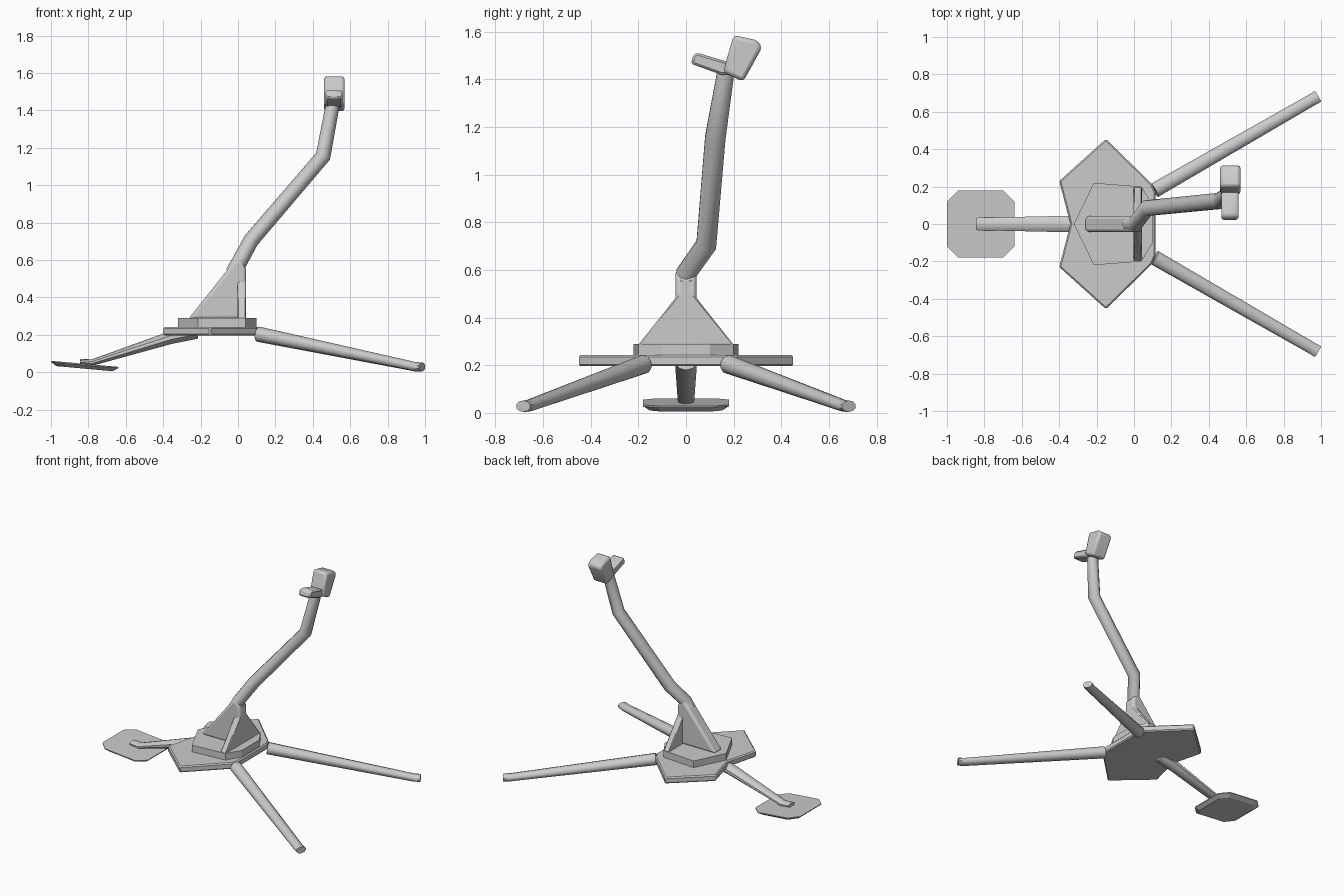
import bpy, bmesh, math
from mathutils import Vector

if "Cube" in bpy.data.objects:
    bpy.data.objects.remove(bpy.data.objects["Cube"])

mat = bpy.data.materials.new("light grey")
mat.diffuse_color = (0.6, 0.6, 0.6, 1)
mat.use_nodes = True
mat.node_tree.nodes["Principled BSDF"].inputs["Base Color"].default_value = mat.diffuse_color


def finish(name, bm, bevel=0, segments=1, smooth=True, angle=40):
    bmesh.ops.recalc_face_normals(bm, faces=bm.faces)
    me = bpy.data.meshes.new(name)
    bm.to_mesh(me)
    bm.free()
    ob = bpy.data.objects.new(name, me)
    bpy.context.collection.objects.link(ob)
    me.materials.append(mat)
    if bevel:
        mod = ob.modifiers.new("bevel", 'BEVEL')
        mod.width, mod.segments = bevel, segments
        mod.limit_method = 'ANGLE'
    if smooth:
        bpy.ops.object.select_all(action='DESELECT')
        ob.select_set(True)
        bpy.context.view_layer.objects.active = ob
        bpy.ops.object.shade_smooth_by_angle(angle=math.radians(angle))
    return ob


def loft(name, rings, **kw):
    """Skin a list of equally long point rings and cap both ends."""
    bm = bmesh.new()
    vs = [[bm.verts.new(p) for p in r] for r in rings]
    n = len(vs[0])
    for a, b in zip(vs, vs[1:]):
        for i in range(n):
            j = (i + 1) % n
            bm.faces.new((a[i], a[j], b[j], b[i]))
    bm.faces.new(vs[0])
    bm.faces.new(vs[-1])
    return finish(name, bm, **kw)


def tube(name, path, radii, sides=10, side_ref=(0, 1, 0)):
    """Tube along a path with mitred bends; radii are (sideways, upward)."""
    pts = [Vector(p) for p in path]
    rings = []
    for k, p in enumerate(pts):
        d0 = (p - pts[max(k - 1, 0)]).normalized()
        d1 = (pts[min(k + 1, len(pts) - 1)] - p).normalized()
        t = (d0 + d1).normalized()
        up = t.cross(Vector(side_ref)).normalized()
        side = up.cross(t)
        ru, rv = radii[k]
        rings.append([p + side * ru * math.cos(a) + up * rv * math.sin(a)
                      for a in (2 * math.pi * (i + .5) / sides for i in range(sides))])
    return loft(name, rings)


def mirrored(half):
    """Close a half outline by mirroring it over y = 0."""
    return half + [(x, -y) for x, y in reversed(half) if y > 0]


def plate(name, half, z0, z1, bevel=0):
    o = mirrored(half)
    return loft(name, [[(x, y, z) for x, y in o] for z in (z0, z1)],
                bevel=bevel, smooth=False)


# base plates
plate("lower_base_plate", [(-0.34, 0), (-0.40, 0.23), (-0.15, 0.455),
                           (0.095, 0.215), (0.115, 0.17)], 0.196, 0.242, 0.008)
plate("upper_base_plate", [(-0.322, 0), (-0.215, 0.22), (0.04, 0.2),
                           (0.1, 0.1)], 0.24, 0.29)

# tower: cross fin and sloping front web
fin = [(-0.2, 0.285), (0.2, 0.285), (0.03, 0.5), (0.03, 0.56), (-0.03, 0.56), (-0.03, 0.5)]
loft("cross_fin", [[(x, y, z) for y, z in fin] for x in (-0.003, 0.043)],
     bevel=0.006)
web = [(-0.265, 0.285), (0.043, 0.285), (0.043, 0.55), (0.02, 0.6), (-0.015, 0.6)]
loft("sloping_web", [[(x, y, z) for x, z in web] for y in (-0.044, 0.044)],
     bevel=0.022, segments=3)

# bent arm
tube("arm", [(-0.03, 0, 0.53), (0.005, 0, 0.585), (0.07, 0.085, 0.705),
             (0.455, 0.123, 1.155), (0.51, 0.17, 1.45)],
     [(0.042, 0.04), (0.044, 0.042), (0.045, 0.042), (0.045, 0.041), (0.037, 0.037)])

# head and handle
head = [(0.2, 1.585), (0.29, 1.565), (0.317, 1.545), (0.312, 1.52),
        (0.24, 1.39), (0.155, 1.43)]
loft("head", [[(x, y, z) for y, z in head] for x in (0.46, 0.57)],
     bevel=0.016, segments=2)
handle = [(0.02, 1.465), (0.032, 1.505), (0.05, 1.51), (0.19, 1.468),
          (0.19, 1.42), (0.15, 1.418)]
loft("handle", [[(x, y, z) for y, z in handle] for x in (0.468, 0.558)],
     bevel=0.012)

# two rear legs with flattened tips
for side, label in ((1, "left"), (-1, "right")):
    tube(label + "_leg", [(0.11, side * 0.18, 0.203), (0.945, side * 0.66, 0.03),
                          (0.984, side * 0.683, 0.028)],
         [(0.042, 0.041), (0.034, 0.025), (0.035, 0.024)],
         side_ref=(-side * 0.5, 0.866, 0))

# front leg and its tilted pad
tube("front_leg", [(-0.22, 0, 0.215), (-0.36, 0, 0.185), (-0.78, 0, 0.052),
                   (-0.845, 0, 0.058)],
     [(0.046, 0.036), (0.046, 0.034), (0.036, 0.017), (0.035, 0.014)])


def pad_ring(scale, drop):
    c = 0.06
    o = [(-0.18, 0.18 - c), (-0.18 + c, 0.18), (0.18 - c, 0.18), (0.18, 0.18 - c)]
    return [(-0.82 + x * scale, y * scale, 0.045 - 0.09 * x * scale - drop)
            for x, y in mirrored(o)]


loft("foot_pad", [pad_ring(0.84, 0.026), pad_ring(1, 0.006), pad_ring(1, 0)],
     smooth=False)
